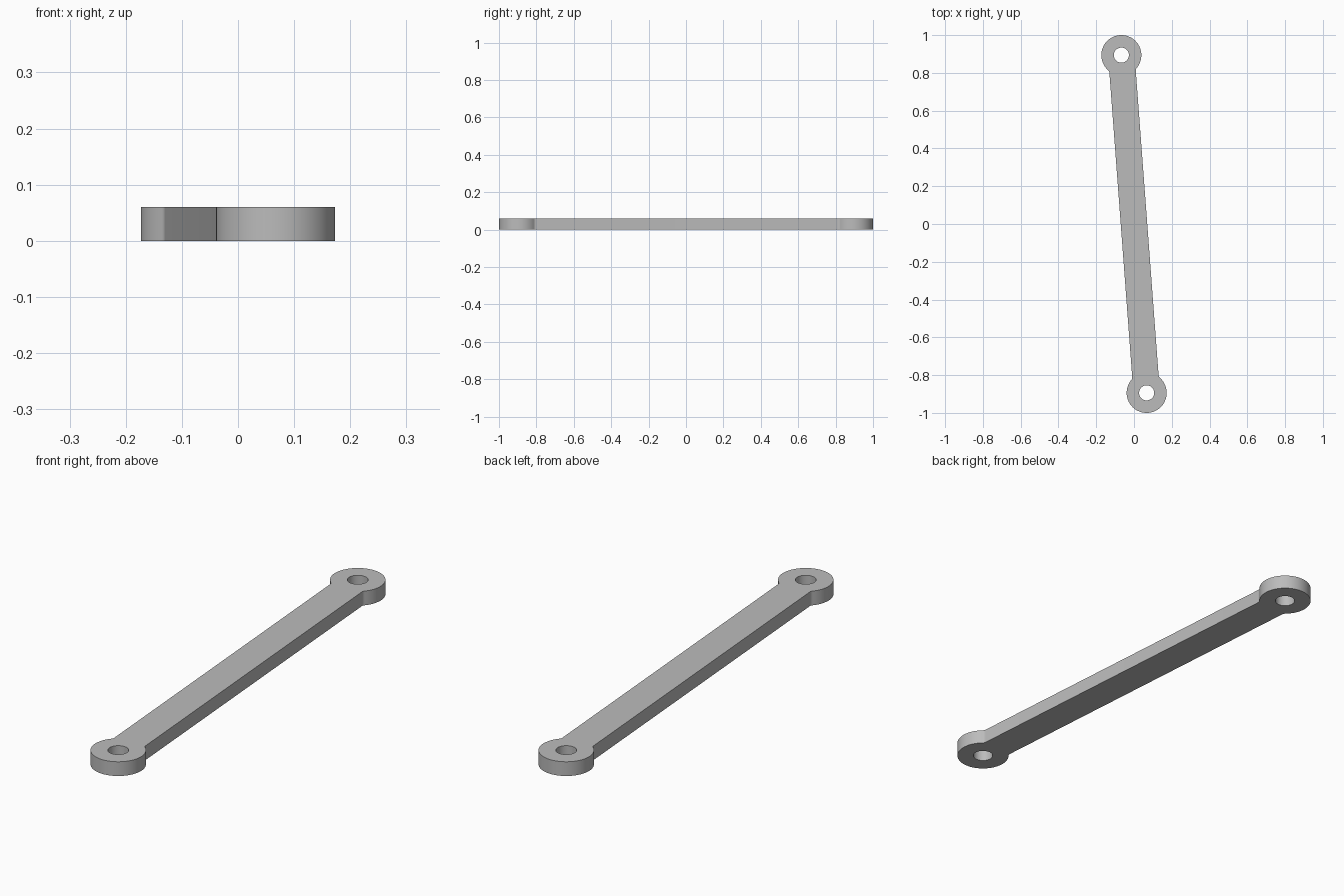
import bpy
import bmesh
from math import sin, cos, pi, sqrt, atan2
from mathutils import Matrix

cube = bpy.data.objects.get("Cube")
if cube:
    bpy.data.objects.remove(cube, do_unlink=True)

# Main dimensions
EYE_X, EYE_Y = -0.067, 0.894      # centre of the rear eye
EYE_R, HOLE_R = 0.106, 0.04
HALF_WIDTH, FILLET = 0.07, 0.02
THICKNESS = 0.06
HALF_LENGTH = sqrt(EYE_X ** 2 + EYE_Y ** 2)


def arc(cx, cy, r, start, end, steps):
    return [(cx + r * cos(start + (end - start) * i / steps),
             cy + r * sin(start + (end - start) * i / steps))
            for i in range(steps + 1)]


# Outline of one end: fillet, round eye, fillet
side = HALF_WIDTH + FILLET
drop = sqrt((EYE_R + FILLET) ** 2 - side ** 2)
a = atan2(drop, side)
fy = HALF_LENGTH - drop
end_outline = (arc(side, fy, FILLET, pi, pi - a, 6)
               + arc(0, HALF_LENGTH, EYE_R, -a, pi + a, 56)[1:-1]
               + arc(-side, fy, FILLET, a, 0, 6))
outline = end_outline + [(-x, -y) for x, y in end_outline]
holes = [arc(0, s * HALF_LENGTH, HOLE_R, 0, 2 * pi, 40)[:-1] for s in (1, -1)]

# Fill the flat profile with both holes, then extrude it
bm = bmesh.new()
for loop in [outline] + holes:
    verts = [bm.verts.new((x, y, 0)) for x, y in loop]
    for i, v in enumerate(verts):
        bm.edges.new((verts[i - 1], v))
bmesh.ops.triangle_fill(bm, use_beauty=True, edges=bm.edges[:], normal=(0, 0, 1))
result = bmesh.ops.extrude_face_region(bm, geom=bm.faces[:], use_keep_orig=True)
top = [g for g in result["geom"] if isinstance(g, bmesh.types.BMVert)]
bmesh.ops.translate(bm, verts=top, vec=(0, 0, THICKNESS))
bmesh.ops.recalc_face_normals(bm, faces=bm.faces[:])

# Swing the link to its slight diagonal
bmesh.ops.transform(bm, matrix=Matrix.Rotation(atan2(-EYE_X, EYE_Y), 4, 'Z'),
                    verts=bm.verts[:])

mesh = bpy.data.meshes.new("link_arm")
bm.to_mesh(mesh)
bm.free()
link = bpy.data.objects.new("link_arm", mesh)
bpy.context.collection.objects.link(link)

# Plain grey finish
grey = bpy.data.materials.new("plain_grey")
grey.use_nodes = True
colour = (0.5, 0.5, 0.5, 1)
grey.diffuse_color = colour
grey.node_tree.nodes["Principled BSDF"].inputs["Base Color"].default_value = colour
mesh.materials.append(grey)

# Smooth the round walls, keep the rims sharp
bpy.ops.object.select_all(action='DESELECT')
link.select_set(True)
bpy.context.view_layer.objects.active = link
bpy.ops.object.shade_smooth_by_angle()
